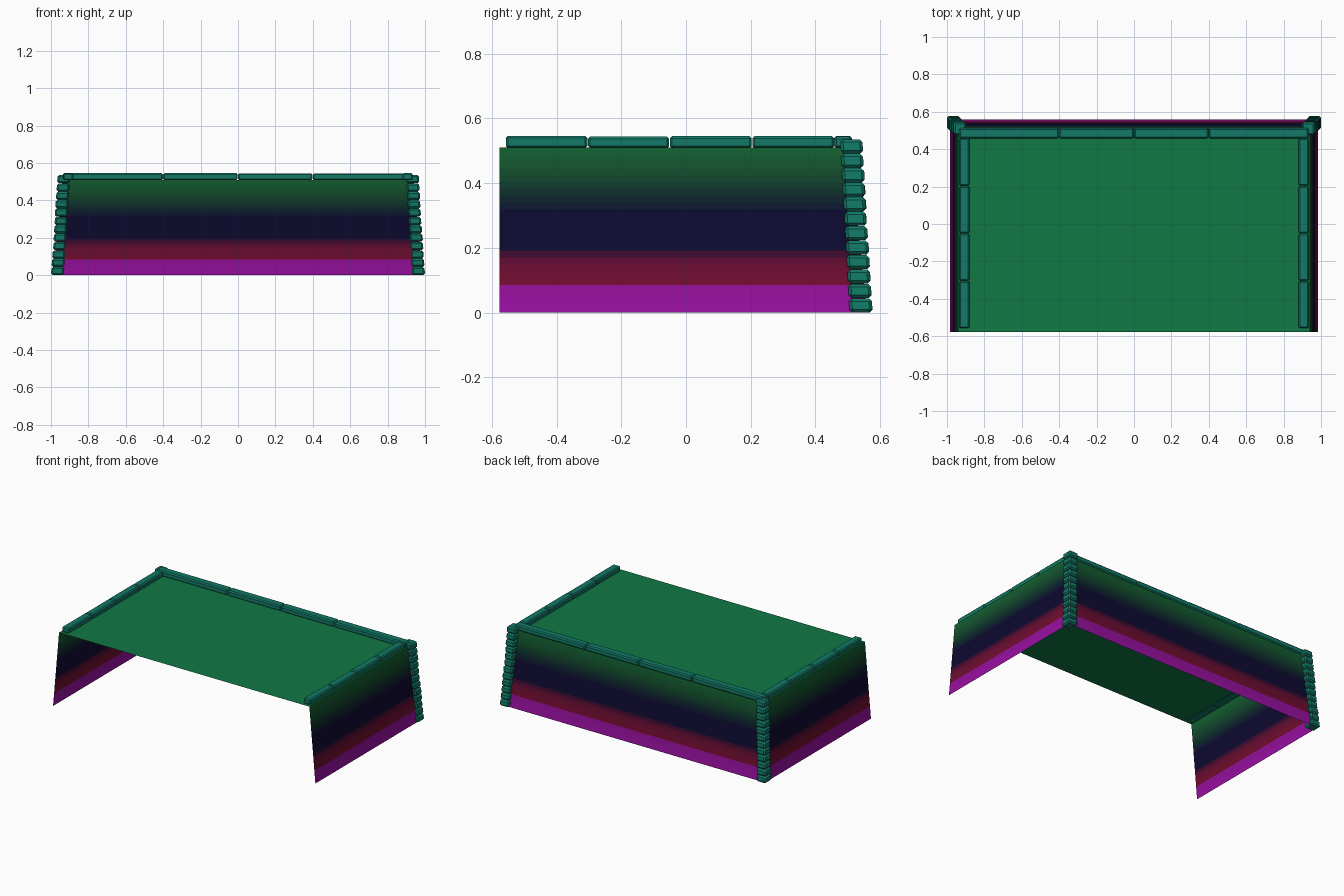
import bpy, bmesh, random
from mathutils import Vector

if "Cube" in bpy.data.objects:
    bpy.data.objects.remove(bpy.data.objects["Cube"])

random.seed(4)
H = 0.51                       # deck height
BOT = (0.985, 0.56)            # wall foot: half width, back y
TOP = (0.94, 0.505)            # wall head
FRONT = -0.577


def material(name, rgb):
    m = bpy.data.materials.new(name)
    m.diffuse_color = (*rgb, 1)
    m.use_nodes = True
    m.node_tree.nodes["Principled BSDF"].inputs["Base Color"].default_value = m.diffuse_color
    return m


def finish(bm, name, mats):
    me = bpy.data.meshes.new(name)
    bm.to_mesh(me)
    bm.free()
    for m in mats:
        me.materials.append(m)
    ob = bpy.data.objects.new(name, me)
    bpy.context.collection.objects.link(ob)
    return ob


def add_block(bm, lo, hi, bevel, lean=(0, 0)):
    """Chamfered box between two corners, leaning by an xy shift over its height."""
    b = bmesh.new()
    bmesh.ops.create_cube(b, size=1)
    lo, hi = Vector(lo), Vector(hi)
    for v in b.verts:
        v.co = (lo + hi) / 2 + v.co * (hi - lo)
    bmesh.ops.bevel(b, geom=b.edges[:], offset=bevel, segments=1, affect='EDGES')
    for v in b.verts:
        t = (v.co.z - lo.z) / (hi.z - lo.z)
        v.co.x += lean[0] * t
        v.co.y += lean[1] * t
    tmp = bpy.data.meshes.new("tmp")
    b.to_mesh(tmp)
    b.free()
    bm.from_mesh(tmp)
    bpy.data.meshes.remove(tmp)


green = material("deck_green", (0.005, 0.19, 0.06))
teal = material("trim_teal", (0.006, 0.19, 0.135))

# Wall colours: key heights blended into thin horizontal bands
keys = [(0, (0.33, 0.005, 0.38)), (0.075, (0.30, 0.005, 0.33)), (0.095, (0.17, 0.004, 0.03)),
        (0.15, (0.14, 0.004, 0.03)), (0.195, (0.004, 0.003, 0.03)), (0.31, (0.004, 0.003, 0.03)),
        (0.36, (0.004, 0.02, 0.025)), (0.43, (0.006, 0.07, 0.025)), (H, (0.006, 0.125, 0.03))]


def ramp(z):
    for (z0, a), (z1, b) in zip(keys, keys[1:]):
        if z <= z1:
            return Vector(a).lerp(Vector(b), (z - z0) / (z1 - z0))
    return Vector(keys[-1][1])


N = 24
bands = [material(f"wall_band_{i}", ramp((i + 0.5) * H / N)) for i in range(N)]


def wall(name, foot, head):
    bm = bmesh.new()
    rows = []
    for i in range(N + 1):
        rows.append([bm.verts.new(Vector(f).lerp(Vector(h), i / N)) for f, h in zip(foot, head)])
    for i in range(N):
        f = bm.faces.new((rows[i][0], rows[i][1], rows[i + 1][1], rows[i + 1][0]))
        f.material_index = i
    finish(bm, name, bands)


# Sloping sheet walls: right, back, left
corner = lambda s, c, z: (s * c[0], c[1], z)
lip = lambda s, c, z: (s * c[0], FRONT, z)
wall("right_wall", (lip(1, BOT, 0), corner(1, BOT, 0)), (lip(1, TOP, H), corner(1, TOP, H)))
wall("back_wall", (corner(1, BOT, 0), corner(-1, BOT, 0)), (corner(1, TOP, H), corner(-1, TOP, H)))
wall("left_wall", (corner(-1, BOT, 0), lip(-1, BOT, 0)), (corner(-1, TOP, H), lip(-1, TOP, H)))

# Deck
bm = bmesh.new()
bm.faces.new([bm.verts.new(p) for p in (lip(-1, TOP, H), lip(1, TOP, H), corner(1, TOP, H), corner(-1, TOP, H))])
finish(bm, "deck", [green])

# Corner pillars of stacked stones
for s, side in ((1, "right"), (-1, "left")):
    bm = bmesh.new()
    n, step = 12, 0.0447
    for i in range(n):
        d = 0.030 * i / (n - 1)
        j = random.uniform(0, 0.003)
        xs = sorted((s * (0.931 - d), s * (1.0 - d - j * (i > 0))))
        add_block(bm, (xs[0], 0.506 - d * 0.9, i * step),
                  (xs[1], 0.577 - d * 0.95 - j * (i > 0), (i + 1) * step - 0.001),
                  0.009, (-s * 0.003, -0.003))
    finish(bm, side + "_pillar", [teal])

# Coping stones along the sides
for s, side in ((1, "right"), (-1, "left")):
    bm = bmesh.new()
    cuts = [-0.557, -0.303, -0.05, 0.205, 0.46]
    for a, b in zip(cuts, cuts[1:]):
        xs = sorted((s * 0.88, s * 0.934))
        add_block(bm, (xs[0], a, H - 0.002), (xs[1], b - 0.002, 0.543 + random.uniform(0, 0.003)), 0.007)
    finish(bm, side + "_coping", [teal])

# Coping stones along the back
bm = bmesh.new()
cuts = [-0.935, -0.4, 0.0, 0.4, 0.935]
for a, b in zip(cuts, cuts[1:]):
    add_block(bm, (a, 0.458, H - 0.002), (b - 0.002, 0.513, 0.543 + random.uniform(0, 0.003)), 0.007)
finish(bm, "back_coping", [teal])
